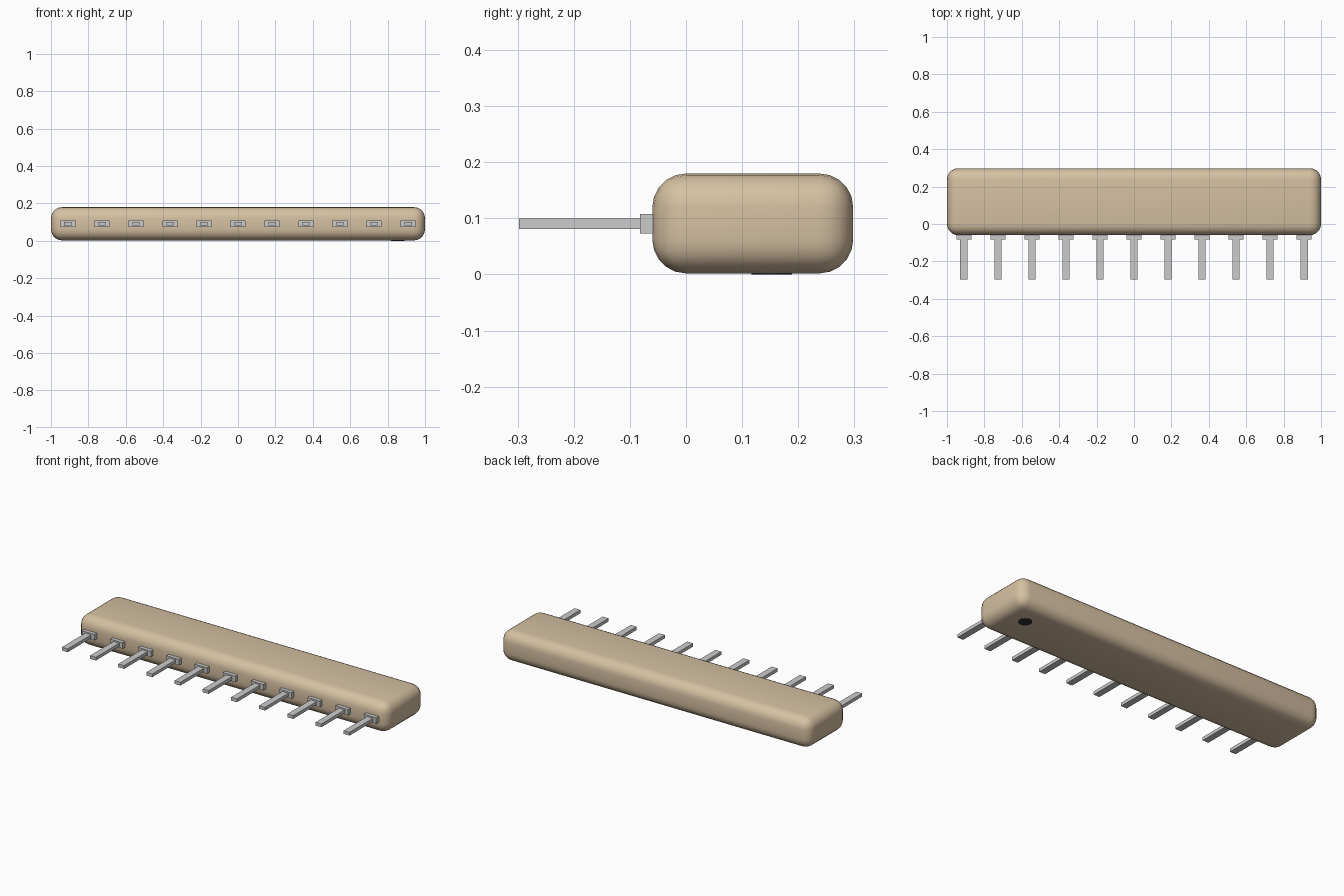
import bpy

if "Cube" in bpy.data.objects:
    bpy.data.objects.remove(bpy.data.objects["Cube"])

def material(name, rgb):
    m = bpy.data.materials.new(name)
    m.diffuse_color = (*rgb, 1)
    m.use_nodes = True
    m.node_tree.nodes["Principled BSDF"].inputs["Base Color"].default_value = m.diffuse_color
    return m

tan = material("tan_epoxy", (0.67, 0.53, 0.36))
dark = material("dark_ink", (0.03, 0.03, 0.03))
metal = material("tinned_metal", (0.58, 0.58, 0.56))

def box(name, lo, hi, mat):
    centre = [(a + b) / 2 for a, b in zip(lo, hi)]
    bpy.ops.mesh.primitive_cube_add(size=1, location=centre)
    ob = bpy.context.object
    ob.name = name
    ob.scale = [b - a for a, b in zip(lo, hi)]
    bpy.ops.object.transform_apply(location=False, rotation=False, scale=True)
    ob.data.materials.append(mat)
    return ob

# Rounded resin body
body = box("body", (-1, -0.06, 0.002), (1, 0.298, 0.18), tan)
bevel = body.modifiers.new("round_edges", 'BEVEL')
bevel.width = 0.06
bevel.segments = 5
bpy.ops.object.modifier_apply(modifier="round_edges")
bpy.ops.object.shade_smooth_by_angle()

# Row of leads: wide shoulder at the body, narrow pin in front
COUNT, PITCH = 11, 0.182
for i in range(COUNT):
    x = (i - (COUNT - 1) / 2) * PITCH
    box(f"lead_shoulder_{i + 1}", (x - 0.04, -0.082, 0.073), (x + 0.04, -0.05, 0.108), metal)
    box(f"lead_pin_{i + 1}", (x - 0.019, -0.298, 0.081), (x + 0.019, -0.07, 0.1), metal)

# First-pin marker dot under the body
bpy.ops.mesh.primitive_cylinder_add(vertices=24, radius=0.036, depth=0.004,
                                    location=(0.855, 0.153, 0.002))
dot = bpy.context.object
dot.name = "marker_dot"
dot.data.materials.append(dark)
bpy.ops.object.shade_smooth_by_angle()
